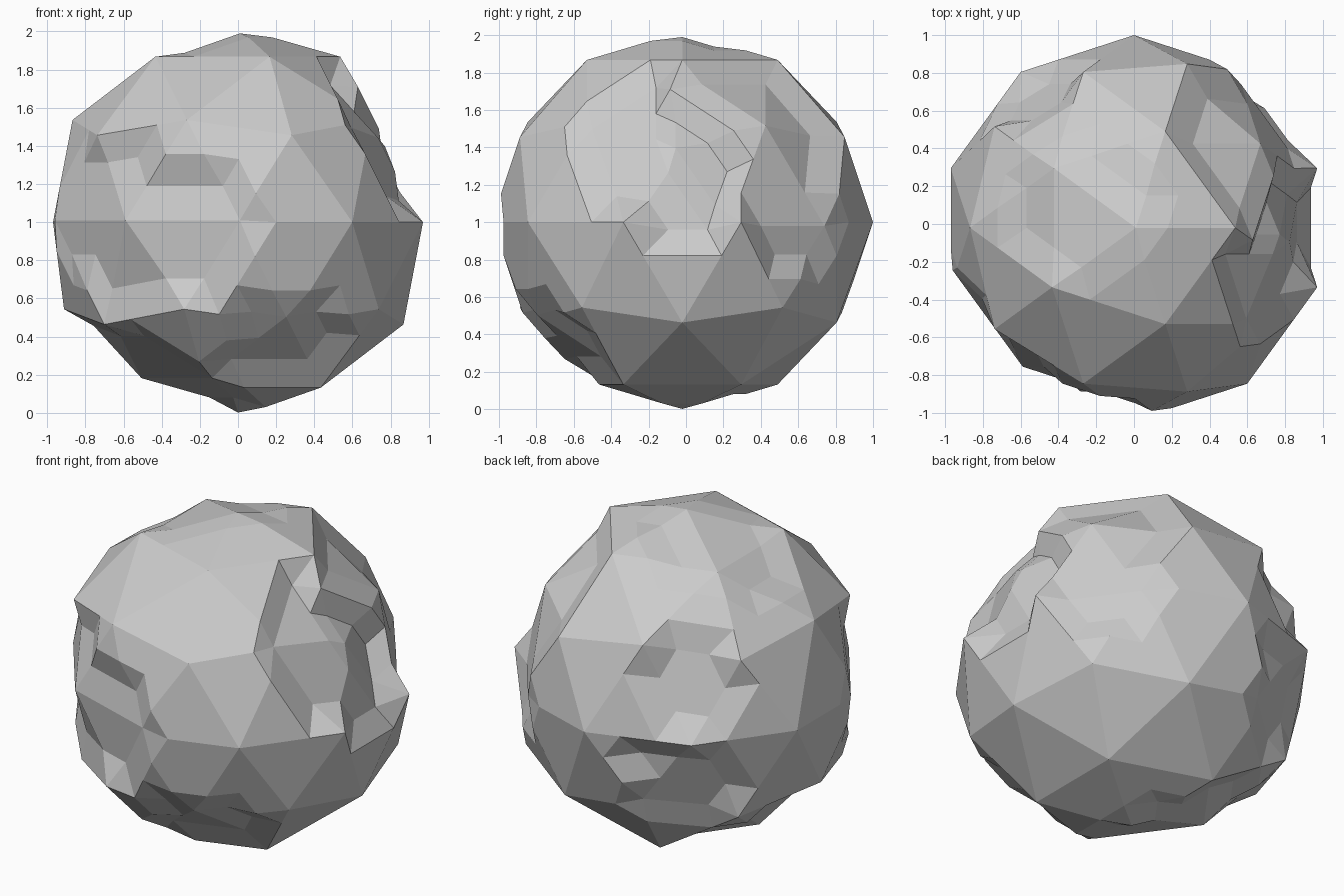
import bpy, bmesh
from mathutils import Vector

if "Cube" in bpy.data.objects:
    bpy.data.objects.remove(bpy.data.objects["Cube"])

RADIUS = 1.02
CENTRE = Vector((0, -0.02, 1.0))

# Faceted boulder: coarse icosphere whose flat faces are split in a 3 x 3 pattern
bm = bmesh.new()
bmesh.ops.create_icosphere(bm, subdivisions=2, radius=1.0)
bmesh.ops.subdivide_edges(bm, edges=bm.edges[:], cuts=2, use_grid_fill=True)
start = {v: v.co.copy() for v in bm.verts}
move = {v: Vector() for v in bm.verts}


def dent(push, *blobs):
    """Push every vertex inside any blob (centre, horizontal size, height)."""
    for v, co in start.items():
        for (x, y, z), r, h in blobs:
            dx, dy, dz = co.x - x, co.y - y, co.z - z
            if (dx * dx + dy * dy) / r ** 2 + (dz / h) ** 2 < 1:
                move[v] += Vector(push)
                break


# Front left hollow
dent((0.01, 0.09, 0.01),
     ((-0.53, -0.75, -0.03), 0.63, 0.38), ((-0.80, -0.45, 0.25), 0.1, 0.1))
# Deep hollow on the right side, reaching up to the top rim
dent((-0.108, 0.03, -0.04),
     ((0.88, -0.06, 0.33), 0.385, 0.385), ((0.74, -0.42, 0.50), 0.21, 0.21),
     ((0.60, -0.22, 0.74), 0.13, 0.13))
# Shallow hollow on the back right, overlapping the deep one
dent((-0.033, -0.065, -0.02),
     ((0.72, 0.45, 0.48), 0.54, 0.54), ((0.72, 0.62, 0.0), 0.24, 0.24))
# Back left hollows, above and below the middle
dent((0.04, -0.065, -0.03), ((-0.50, 0.72, 0.30), 0.22, 0.27))
dent((0.03, -0.07, 0.025), ((-0.50, 0.76, -0.30), 0.295, 0.295))
# Slight flattening of the top
dent((0.01, 0.0, -0.03), ((-0.30, 0.10, 0.95), 0.40, 0.40))
# Lower front and underside hollows
dent((-0.015, 0.05, 0.04), ((0.25, -0.68, -0.68), 0.30, 0.30))
dent((0.03, 0.025, 0.05), ((-0.45, -0.10, -0.85), 0.50, 0.38))
dent((0.0, 0.0, 0.022), ((0.0, 0.0, -1.0), 0.05, 0.05))

for v in bm.verts:
    v.co = CENTRE + start[v] * RADIUS + move[v]
bmesh.ops.recalc_face_normals(bm, faces=bm.faces[:])

mesh = bpy.data.meshes.new("boulder")
bm.to_mesh(mesh)
bm.free()
boulder = bpy.data.objects.new("boulder", mesh)
bpy.context.collection.objects.link(boulder)
